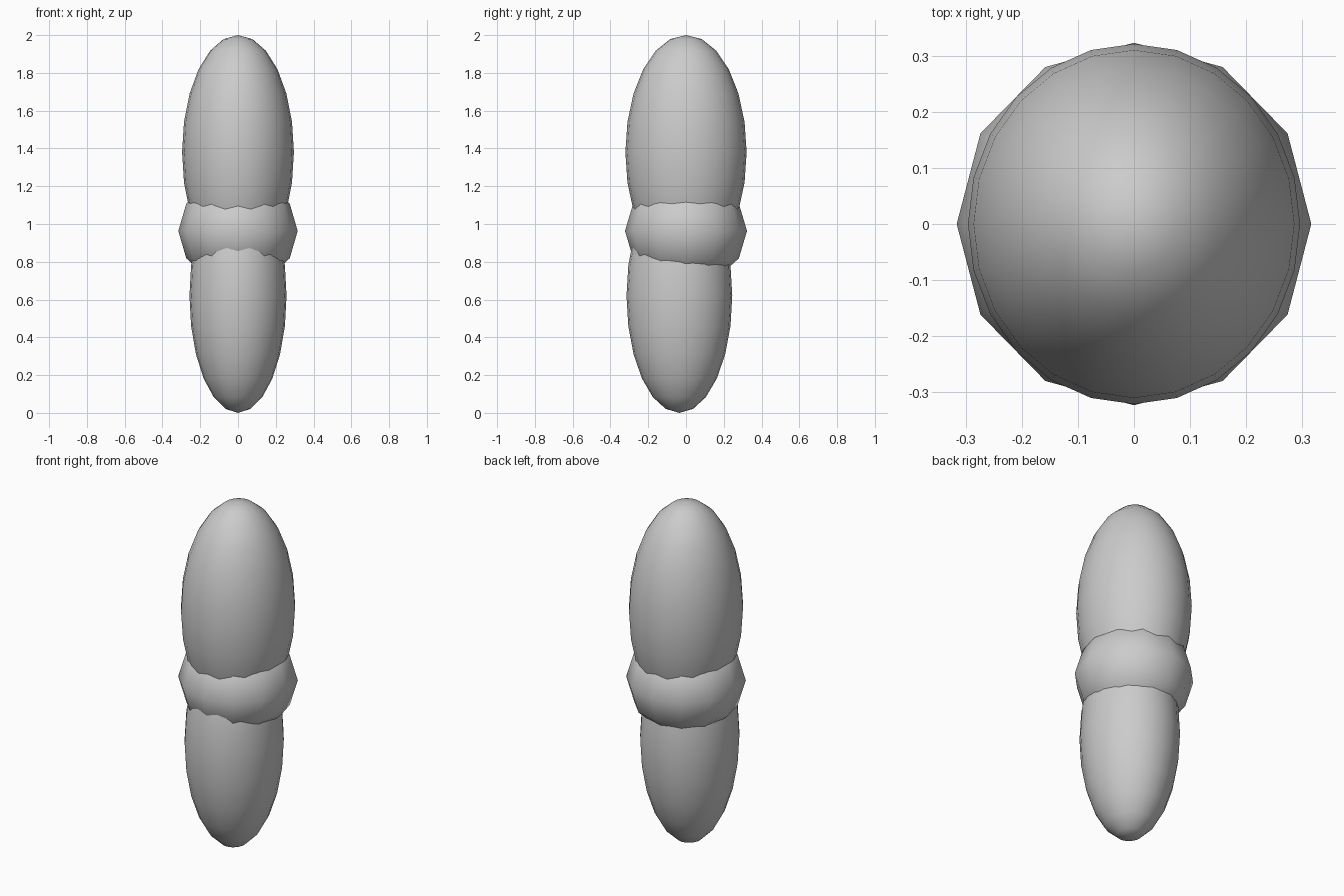
import bpy

if "Cube" in bpy.data.objects:
    bpy.data.objects.remove(bpy.data.objects["Cube"])


def ellipsoid(name, segments, rings, centre, radii):
    bpy.ops.mesh.primitive_uv_sphere_add(
        segments=segments, ring_count=rings, radius=1, location=centre)
    obj = bpy.context.object
    obj.name = name
    obj.scale = radii
    bpy.ops.object.transform_apply(location=False, rotation=False, scale=True)
    bpy.ops.object.shade_smooth()
    return obj


# Long upper limb segment
ellipsoid("upper_segment", 24, 12, (0, 0, 1.38), (0.296, 0.321, 0.62))

# Coarser joint bulging out between the two segments
ellipsoid("joint", 12, 6, (0, 0, 0.963), (0.316, 0.323, 0.29))

# Slimmer lower limb segment, set slightly forward
ellipsoid("lower_segment", 24, 12, (0, -0.035, 0.62), (0.257, 0.28, 0.62))
